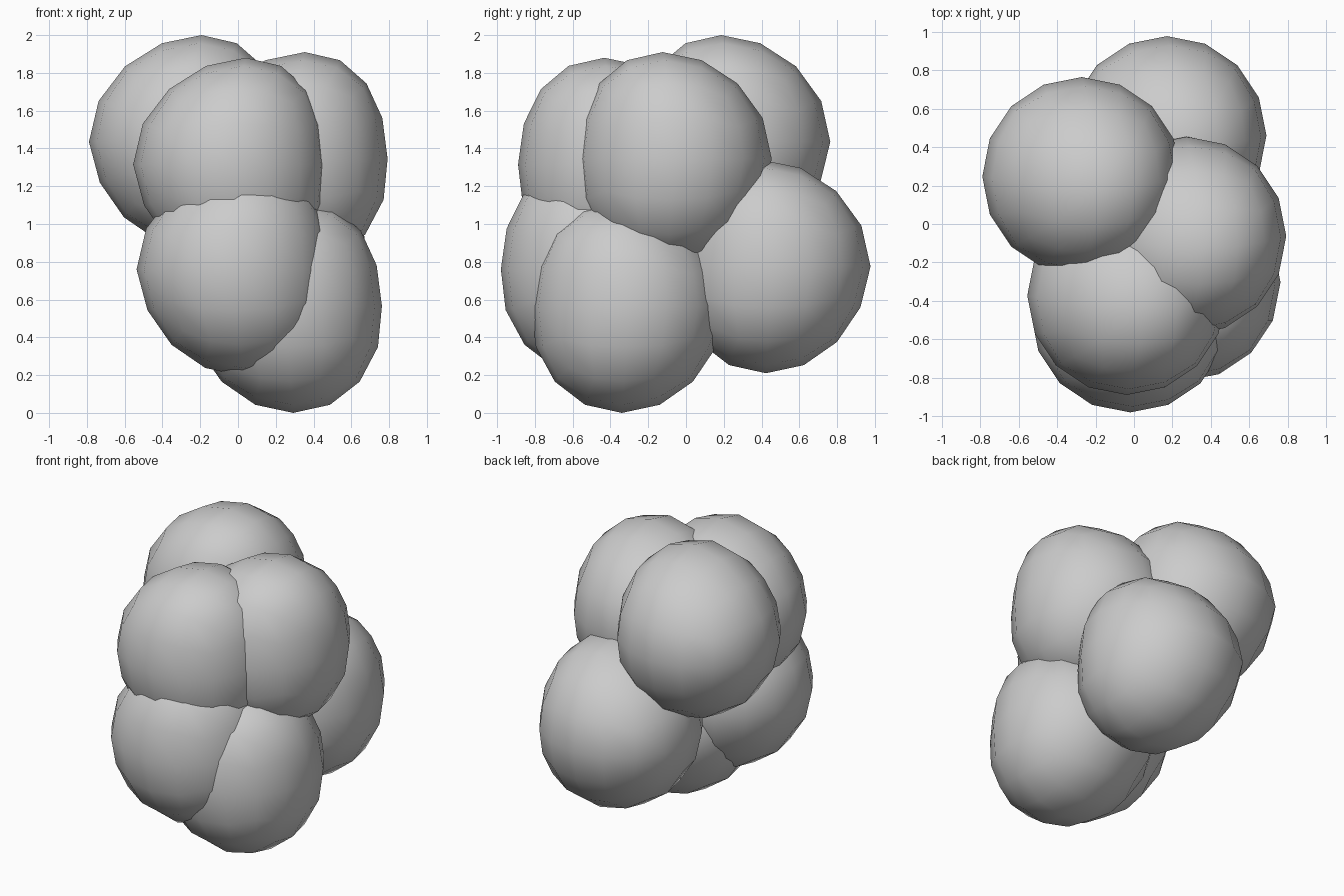
import bpy, bmesh
from mathutils import Matrix, Vector

if "Cube" in bpy.data.objects:
    bpy.data.objects.remove(bpy.data.objects["Cube"])

RADIUS, HALF_HEIGHT = 0.517, 0.565


def ball(name, centre):
    """Low-poly, slightly tall ball: a cube halved twice and pushed out, then leaned."""
    bm = bmesh.new()
    bmesh.ops.create_cube(bm, size=2)
    for step in range(2):
        bmesh.ops.subdivide_edges(bm, edges=bm.edges[:], cuts=1, use_grid_fill=True)
        for v in bm.verts:
            v.co.normalize()
    bm.transform(Matrix.Diagonal((RADIUS, RADIUS, HALF_HEIGHT, 1)))
    # Both ends bulge towards the front right, the top more than the bottom
    for v in bm.verts:
        z = v.co.z
        lean = 1.9 * z * z if z > 0 else -0.65 * z
        v.co += Vector((0.13, -0.10, 0)) * lean
    bmesh.ops.recalc_face_normals(bm, faces=bm.faces[:])
    for f in bm.faces:
        f.smooth = True
    mesh = bpy.data.meshes.new(name)
    bm.to_mesh(mesh)
    bm.free()
    obj = bpy.data.objects.new(name, mesh)
    obj.location = Vector(centre)
    bpy.context.collection.objects.link(obj)


# Upper three balls of the cluster
ball("upper_left_ball", (-0.272, 0.247, 1.435))
ball("upper_right_ball", (0.275, -0.063, 1.345))
ball("upper_front_ball", (-0.038, -0.372, 1.315))

# Lower three balls of the cluster
ball("lower_front_ball", (-0.02, -0.463, 0.76))
ball("lower_right_ball", (0.245, -0.303, 0.565))
ball("lower_back_ball", (0.172, 0.46, 0.775))
